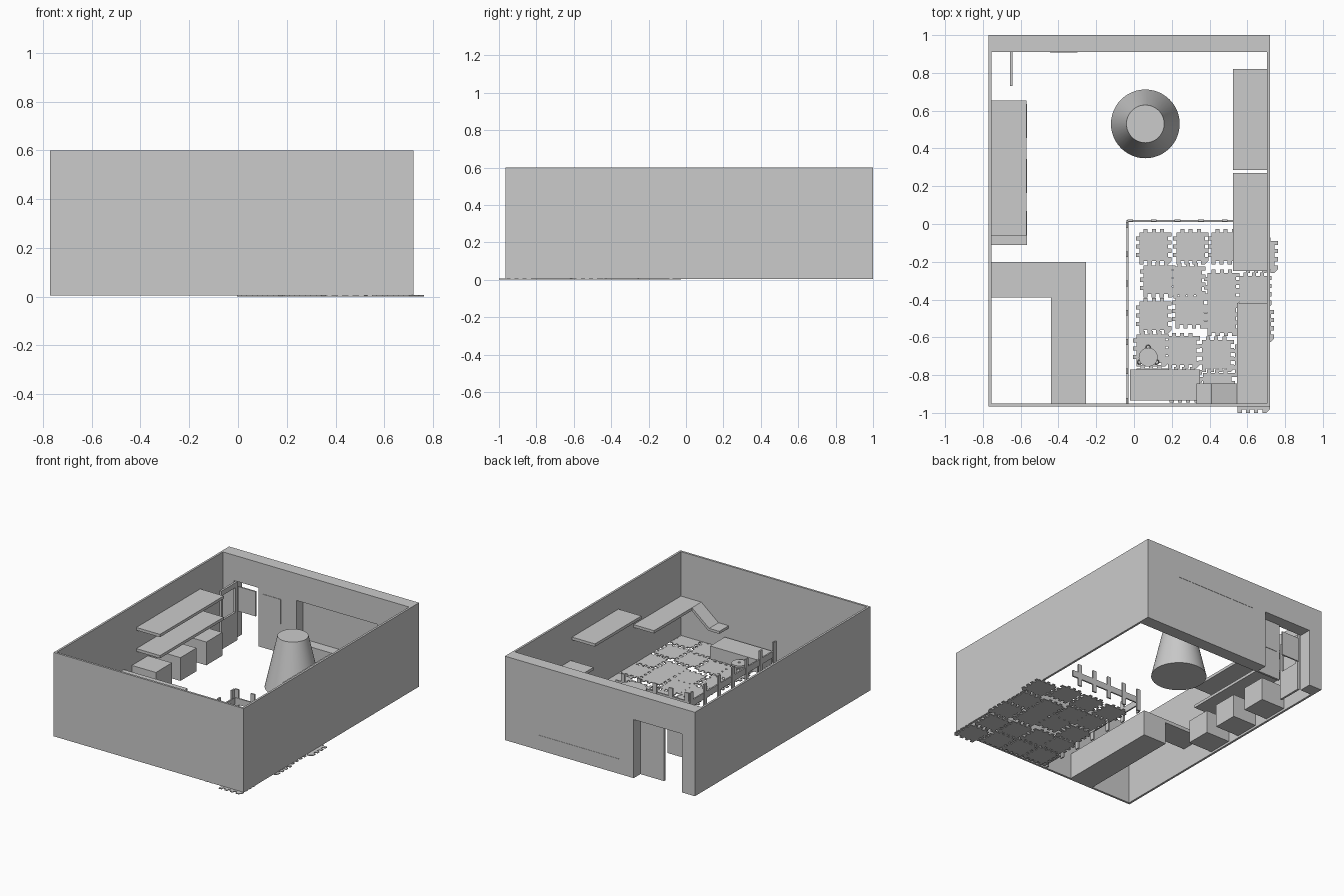
import bpy, bmesh, math

if "Cube" in bpy.data.objects:
    bpy.data.objects.remove(bpy.data.objects["Cube"])


def finish(name, bm):
    bmesh.ops.recalc_face_normals(bm, faces=bm.faces)
    me = bpy.data.meshes.new(name)
    bm.to_mesh(me)
    bm.free()
    ob = bpy.data.objects.new(name, me)
    bpy.context.collection.objects.link(ob)
    return ob


def add_box(bm, x0, x1, y0, y1, z0, z1):
    vs = bmesh.ops.create_cube(bm, size=1)["verts"]
    for v in vs:
        v.co.x = x1 if v.co.x > 0 else x0
        v.co.y = y1 if v.co.y > 0 else y0
        v.co.z = z1 if v.co.z > 0 else z0


def boxes(name, *dims):
    bm = bmesh.new()
    for d in dims:
        add_box(bm, *d)
    return finish(name, bm)


def prism(name, pts, axis, a, b):
    # extrude a 2D outline along z or y between a and b
    bm = bmesh.new()
    if axis == "z":
        vs = [bm.verts.new((p, q, a)) for p, q in pts]
        move = (0, 0, b - a)
    else:
        vs = [bm.verts.new((p, a, q)) for p, q in pts]
        move = (0, b - a, 0)
    f = bm.faces.new(vs)
    ext = bmesh.ops.extrude_face_region(bm, geom=[f], use_keep_orig=True)
    bmesh.ops.translate(bm, vec=move,
                        verts=[g for g in ext["geom"] if isinstance(g, bmesh.types.BMVert)])
    return finish(name, bm)


def add_cone(bm, x, y, z0, z1, r0, r1, n=32):
    vs = bmesh.ops.create_cone(bm, cap_ends=True, segments=n, radius1=r0,
                               radius2=r1, depth=z1 - z0)["verts"]
    bmesh.ops.translate(bm, verts=vs, vec=(x, y, (z0 + z1) / 2))


def smooth(ob):
    bpy.ops.object.select_all(action="DESELECT")
    ob.select_set(True)
    bpy.context.view_layer.objects.active = ob
    bpy.ops.object.shade_smooth_by_angle(angle=math.radians(35))


B = 0.005  # level of the room floor

# Room walls, open at top and bottom, with door and window cut in the back
walls = boxes("room_walls", (-.77, .72, -.965, 1.0, B, .6))
bpy.context.view_layer.objects.active = walls
for nm, d in (("room_cutter", (-.755, .705, -.95, .91, -.1, .7)),
              ("door_cutter", (-.667, -.29, .85, 1.1, -.1, .42)),
              ("window_cutter", (-.18, .453, .85, 1.1, .11, .41))):
    cutter = boxes(nm, d)
    cutter.hide_render = True
    mod = walls.modifiers.new(nm, "BOOLEAN")
    mod.operation, mod.solver, mod.object = "DIFFERENCE", "EXACT", cutter
    bpy.ops.object.modifier_apply(modifier=nm)
    bpy.data.objects.remove(cutter)

# Window and doors
boxes("window_pane", (-.18, .453, .985, .998, .11, .41))
boxes("closed_door", (-.475, -.29, .91, .925, B, .42))
boxes("closed_door_glass", (-.445, -.30, .907, .928, .21, .385))
boxes("open_door", (-.657, -.642, .73, .91, B, .21), (-.657, -.642, .73, .91, .385, .42),
      (-.657, -.642, .73, .75, .21, .385), (-.657, -.642, .89, .91, .21, .385))
boxes("open_door_glass", (-.64, -.50, .912, .922, .21, .385))

# Left wall shelves and storage boxes
for i, z in enumerate((.285, .435)):
    boxes(f"left_shelf_{i + 1}", (-.755, -.57, -.06, .655, z - .02, z))
for i, y in enumerate((-.11, .165, .455)):
    boxes(f"storage_box_{i + 1}", (-.755, -.567, y, y + .18, .02, .185))

# Reception counter with a thin flap
boxes("counter", (-.44, -.255, -.95, -.2, B, .19))
boxes("counter_flap", (-.755, -.44, -.39, -.2, .165, .19))

# Right wall platforms, stepping down by a ramp
boxes("platform_1", (.525, .705, .285, .82, .28, .30))
boxes("platform_2", (.525, .705, -.25, .27, .44, .46))
boxes("platform_3", (.545, .705, -.95, -.42, .265, .285))
prism("ramp", [(.545, .285), (.41, .175), (.33, .175), (.33, .157), (.417, .157), (.545, .262)],
      "y", -.95, -.845)
boxes("bench", (-.02, .35, -.935, -.77, B, .095))

# Tapered tower
bm = bmesh.new()
add_cone(bm, .06, .53, .008, .37, .182, .10, 48)
smooth(finish("tapered_tower", bm))

# Small round stool on three legs
bm = bmesh.new()
sx, sy = .075, -.705
add_cone(bm, sx, sy, .06, .075, .05, .05)
add_cone(bm, sx, sy, .075, .08, .008, .008, 12)
for k in range(3):
    a = math.pi / 2 + k * math.tau / 3
    add_cone(bm, sx + .052 * math.cos(a), sy + .052 * math.sin(a), B, .065, .014, .01, 12)
smooth(finish("stool", bm))

# Picket fence on two sides of the play area
bm = bmesh.new()
add_box(bm, -.04, -.03, -.95, .02, .06, .105)
add_box(bm, -.04, .54, .01, .02, .06, .105)
for k in range(7):
    y = -.935 + k * .155
    add_box(bm, -.043, -.033, y - .015, y + .015, B, .165)
for k in range(5):
    x = -.02 + k * .125
    add_box(bm, x - .015, x + .015, .013, .023, B, .165)
finish("picket_fence", bm)


# Interlocking foam floor tiles
def tile_outline(cx, cy, core=.076, tooth=.018, n=7):
    step, pts = 2 * core / n, []
    for side in range(4):
        c, s = ((1, 0), (0, 1), (-1, 0), (0, -1))[side]
        phase = side // 2
        for k in range(n):
            out = k % 2 == phase
            h = -core - (tooth if out else 0)
            for u in (-core + k * step, -core + (k + 1) * step):
                p = (cx + u * c - h * s * 1, cy + u * s + h * c)
                if not pts or math.dist(p, pts[-1]) > 1e-6:
                    pts.append(p)
    if math.dist(pts[0], pts[-1]) < 1e-6:
        pts.pop()
    return pts


tiles = [(.105, -.12), (.30, -.12), (.485, -.12), (.668, -.165),
         (.125, -.295), (.285, -.30), (.465, -.335), (.635, -.35),
         (.105, -.485), (.295, -.46), (.465, -.50), (.648, -.53),
         (.09, -.66), (.255, -.67), (.435, -.69), (.61, -.715),
         (.09, -.84), (.265, -.85), (.44, -.865), (.625, -.906)]
for i, (x, y) in enumerate(tiles):
    prism(f"floor_tile_{i + 1}", tile_outline(x, y), "z", 0, .006)
